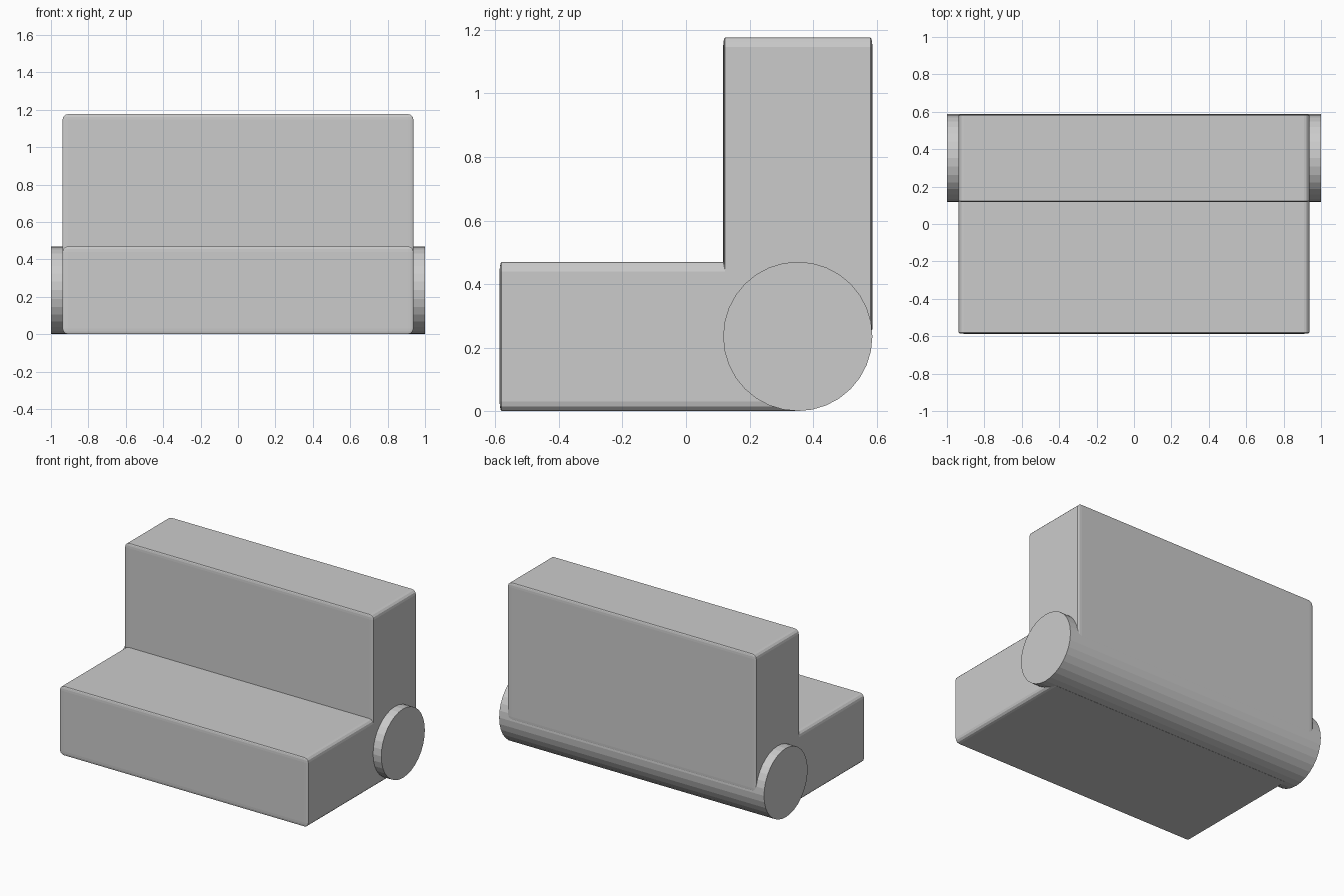
import bpy, bmesh, math
from mathutils import Matrix

if "Cube" in bpy.data.objects:
    bpy.data.objects.remove(bpy.data.objects["Cube"])


def add_object(name, bm):
    mesh = bpy.data.meshes.new(name)
    bm.to_mesh(mesh)
    bm.free()
    obj = bpy.data.objects.new(name, mesh)
    bpy.context.collection.objects.link(obj)
    return obj


def cushion(name, half_x, y0, y1, z0, z1, bevel=0.03, y_squash=0.22):
    """Rounded block whose bevel is shallower along y."""
    bm = bmesh.new()
    bmesh.ops.create_cube(bm, size=1)
    bmesh.ops.scale(bm, vec=(2 * half_x, (y1 - y0) / y_squash, z1 - z0), verts=bm.verts)
    bmesh.ops.bevel(bm, geom=bm.edges[:], offset=bevel, segments=3,
                    profile=0.5, affect='EDGES')
    bmesh.ops.scale(bm, vec=(1, y_squash, 1), verts=bm.verts)
    bmesh.ops.translate(bm, vec=(0, (y0 + y1) / 2, (z0 + z1) / 2), verts=bm.verts)
    return add_object(name, bm)


R = 0.235
AXIS_Y, AXIS_Z = 0.352, R

# Seat and backrest blocks, both ending at the hinge axis
cushion("seat", 0.938, -0.587, AXIS_Y, 0.0, 2 * R)
cushion("backrest", 0.938, AXIS_Y - R, AXIS_Y + R, AXIS_Z, 1.177)

# Hinge roll running the full width
bm = bmesh.new()
bmesh.ops.create_cone(bm, cap_ends=True, segments=32, radius1=R, radius2=R, depth=2,
                      matrix=Matrix.Translation((0, AXIS_Y, AXIS_Z))
                      @ Matrix.Rotation(math.pi / 2, 4, 'Y'))
add_object("hinge_roll", bm)
